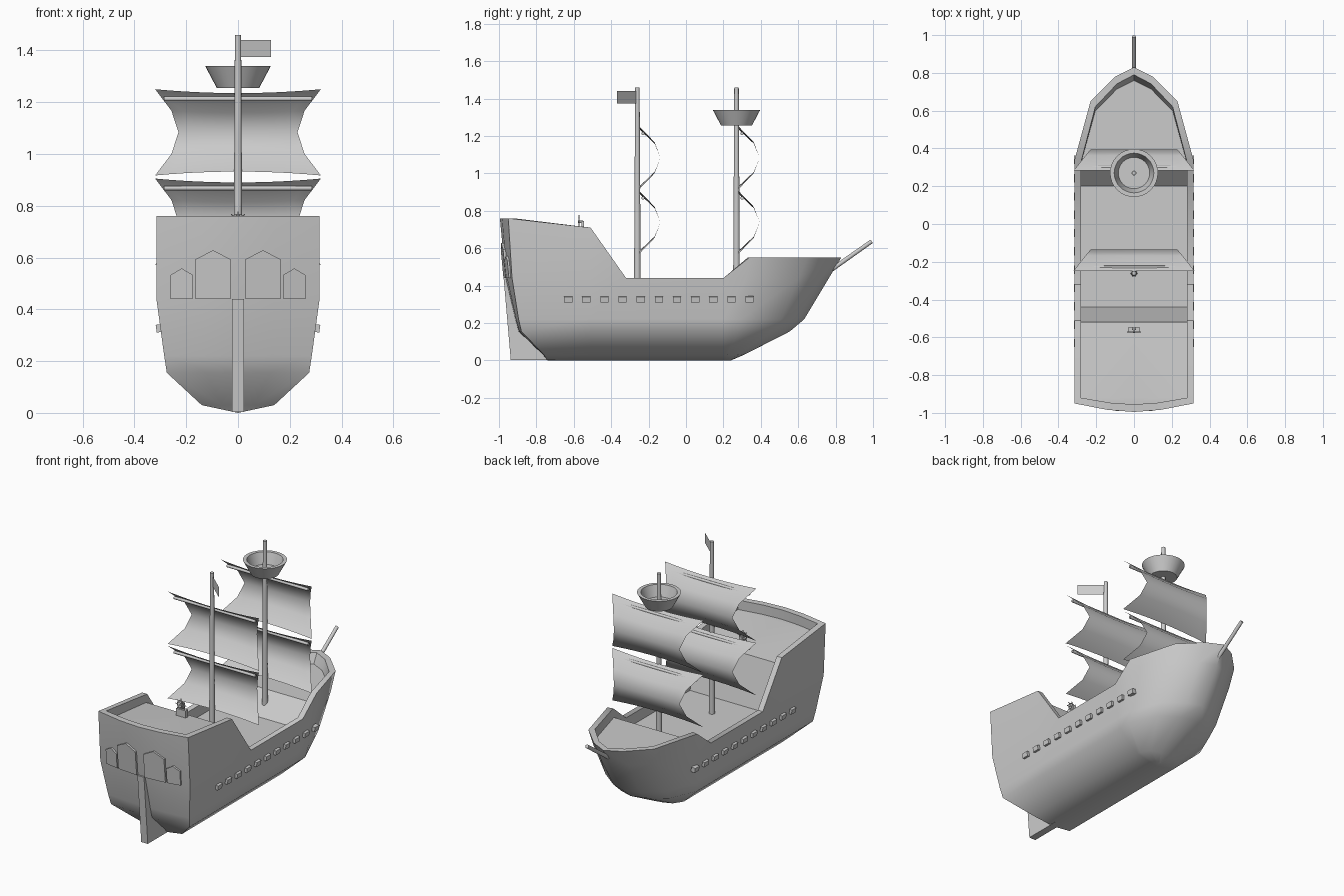
import bpy, bmesh, math
from mathutils import Vector, Matrix

if "Cube" in bpy.data.objects:
    bpy.data.objects.remove(bpy.data.objects["Cube"])


def finish(name, bm, smooth=None):
    bmesh.ops.remove_doubles(bm, verts=bm.verts, dist=0.0005)
    bmesh.ops.recalc_face_normals(bm, faces=bm.faces)
    mesh = bpy.data.meshes.new(name)
    bm.to_mesh(mesh)
    bm.free()
    ob = bpy.data.objects.new(name, mesh)
    bpy.context.collection.objects.link(ob)
    if smooth:
        bpy.ops.object.select_all(action='DESELECT')
        ob.select_set(True)
        bpy.context.view_layer.objects.active = ob
        bpy.ops.object.shade_smooth_by_angle(angle=math.radians(smooth))
    return ob


def grid_faces(bm, rows):
    v = [[bm.verts.new(p) for p in r] for r in rows]
    for a, b in zip(v, v[1:]):
        for i in range(len(a) - 1):
            bm.faces.new((a[i], a[i + 1], b[i + 1], b[i]))


def prism(bm, front, back):
    a = [bm.verts.new(p) for p in front]
    b = [bm.verts.new(p) for p in back]
    bm.faces.new(a)
    bm.faces.new(b[::-1])
    for i in range(len(a)):
        j = (i + 1) % len(a)
        bm.faces.new((a[i], b[i], b[j], a[j]))


def add_box(bm, loc, size, rot_y=0):
    m = Matrix.Translation(loc) @ Matrix.Rotation(rot_y, 4, 'Y') @ Matrix.Diagonal((*size, 1))
    bmesh.ops.create_cube(bm, size=1, matrix=m)


def add_rod(bm, p, q, r1, r2, seg=16):
    p, q = Vector(p), Vector(q)
    d = q - p
    m = Matrix.Translation((p + q) / 2) @ d.to_track_quat('Z', 'Y').to_matrix().to_4x4()
    bmesh.ops.create_cone(bm, cap_ends=True, segments=seg, radius1=r1, radius2=r2,
                          depth=d.length, matrix=m)


# Hull: plan curves at several heights, running from stern centre to stem
BOW = [(.22, 1), (.714, .73), (.92, .32), (1, 0)]
MIDS = (-.51, -.32, .20)


def plan(side, z, w, stern, corner, stem, mids=MIDS):
    zs = z if isinstance(z, list) else [z] * 10
    xy = [(0, stern), (.45 * w, stern + .25 * corner), (w, stern + corner)]
    xy += [(w, y) for y in mids]
    xy += [(w * f, .2 + (stem - .2) * t) for t, f in BOW]
    return [(side * x, y, h) for (x, y), h in zip(xy, zs)]


rail = [.76, .76, .76, .71, .44, .44, .55, .55, .55, .55]
deck = [.70, .70, .70, .66, .37, .37, .49, .49, .49, .49]
deck_mids = (-.52, -.44, .20)
bm = bmesh.new()
for s in (-1, 1):
    rows = [plan(s, *a) for a in (
        (0, 0, -.74, 0, .24), (.03, .14, -.765, .005, .31), (.155, .275, -.895, .015, .555),
        (.22, .285, -.913, .018, .632), (.44, .315, -.965, .035, .764),
        (rail, .315, -.995, .045, .83), (rail, .28, -.955, .035, .79),
        (deck, .28, -.955, .035, .76, deck_mids), (deck, 0, -.955, .035, .76, deck_mids))]
    # deck centre line shares the y positions of the deck edge
    rows[-1] = [(0, p[1], p[2]) for p in rows[-2]]
    grid_faces(bm, rows)
finish("hull", bm, 42)

# Rudder
bm = bmesh.new()
side = [(-.975, .44), (-.937, .003), (-.70, .003), (-.86, .16), (-.93, .44)]
prism(bm, [(-.023, *p) for p in side], [(.023, *p) for p in side])
finish("rudder", bm)


# Stern windows: peaked plates following the transom
def transom_y(x, z):
    return -.965 - .094 * (z - .44) + (.07 * x if x < .14 else .01 + .18 * (x - .14))


bm = bmesh.new()
for s in (-1, 1):
    for x0, x1, eave, peak in ((.028, .165, .593, .628), (.175, .26, .533, .558)):
        pts = [(x0, .44), (x1, .44), (x1, eave), ((x0 + x1) / 2, peak), (x0, eave)]
        prism(bm, [(s * x, transom_y(x, z) - .013, z) for x, z in pts],
              [(s * x, transom_y(x, z) + .015, z) for x, z in pts])
finish("stern_windows", bm)

# Gun ports along both sides
bm = bmesh.new()
for s in (-1, 1):
    for i in range(11):
        add_box(bm, (s * .303, -.63 + .097 * i, .327), (.026, .044, .03), s * math.radians(8))
finish("gun_ports", bm)

# Masts and bowsprit
for name, y, z0 in (("main_mast", -.26, .36), ("fore_mast", .27, .40)):
    bm = bmesh.new()
    add_rod(bm, (0, y, z0), (0, y, 1.46), .018, .012)
    finish(name, bm, 40)
bm = bmesh.new()
add_rod(bm, (0, .77, .48), (0, .993, .637), .012, .011)
finish("bowsprit", bm, 40)

# Sails with their yards, two on each mast
SECTION = [(0, .32), (.08, .257), (.112, .23), (.08, .257), (0, .32)]
for mast, y in (("main", -.26), ("fore", .27)):
    for level, top in (("upper", 1.25), ("lower", .905)):
        bm = bmesh.new()
        rows = []
        for k, (belly, w) in enumerate(SECTION):
            v = k / 4
            row = []
            for i in range(13):
                u = i / 6 - 1
                sag = .015 * (1 - u * u) * (1 - 2 * v)
                row.append((u * w, y + .012 + belly, top - .333 * v - sag))
            rows.append(row)
        grid_faces(bm, rows)
        finish(f"{mast}_{level}_sail", bm, 60)
        bm = bmesh.new()
        add_rod(bm, (-.285, y + .03, top - .037), (.285, y + .03, top - .037), .009, .009, 12)
        finish(f"{mast}_{level}_yard", bm, 40)

# Lookout basket, turned around the fore mast
bm = bmesh.new()
profile = [(0, 1.255), (.082, 1.255), (.127, 1.34), (.105, 1.34), (.083, 1.27), (0, 1.27)]
N = 32
grid_faces(bm, [[(r * math.cos(2 * math.pi * i / N), .27 + r * math.sin(2 * math.pi * i / N), z)
                 for i in range(N + 1)] for r, z in profile if r > 0])
for r, z in (profile[1], profile[4]):
    bmesh.ops.create_circle(bm, cap_ends=True, segments=N, radius=r,
                            matrix=Matrix.Translation((0, .27, z)))
finish("lookout_basket", bm, 30)

# Flag
bm = bmesh.new()
grid_faces(bm, [[(.008, -.265, z), (.127, -.37, z)] for z in (1.375, 1.44)])
finish("flag", bm)

# Steering wheel on its stand
bm = bmesh.new()
add_box(bm, (0, -.56, .68), (.066, .026, .06))
add_box(bm, (0, -.553, .72), (.022, .014, .05))
finish("wheel_stand", bm)
bm = bmesh.new()
c = Vector((0, -.572, .741))
ring = []
for j in range(7):
    b = 2 * math.pi * j / 6
    r = .024 + .004 * math.cos(b)
    ring.append([(r * math.cos(2 * math.pi * i / 24), c.y + .004 * math.sin(b),
                  c.z + r * math.sin(2 * math.pi * i / 24)) for i in range(25)])
grid_faces(bm, ring)
for i in range(8):
    a = math.pi * i / 4
    add_rod(bm, c, c + Vector((math.cos(a), 0, math.sin(a))) * .037, .0025, .0025, 6)
add_rod(bm, c + Vector((0, -.006, 0)), c + Vector((0, .02, 0)), .006, .006, 10)
finish("steering_wheel", bm, 40)
